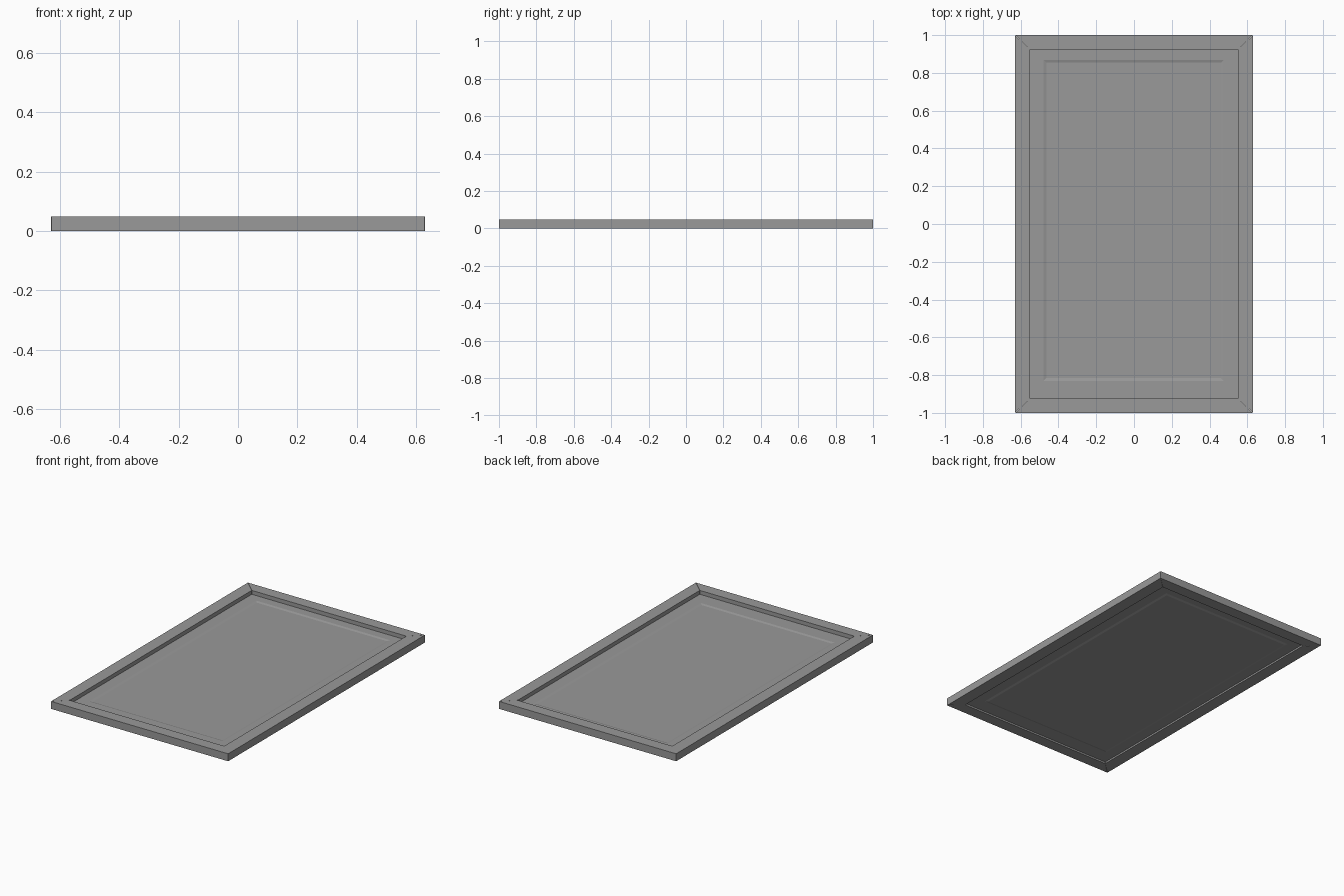
import bpy, bmesh

if "Cube" in bpy.data.objects:
    bpy.data.objects.remove(bpy.data.objects["Cube"])

OX, OY = 0.63, 1.0      # outer half size
IX, IY = 0.55, 0.925    # opening half size
H = 0.048
GAP = 0.0008            # hairline joint at the mitres

grey = bpy.data.materials.new("dark_grey")
grey.diffuse_color = (0.32, 0.32, 0.32, 1)
grey.use_nodes = True
grey.node_tree.nodes["Principled BSDF"].inputs["Base Color"].default_value = grey.diffuse_color


def finish(name, bm):
    bmesh.ops.recalc_face_normals(bm, faces=bm.faces[:])
    me = bpy.data.meshes.new(name)
    bm.to_mesh(me)
    bm.free()
    me.materials.append(grey)
    ob = bpy.data.objects.new(name, me)
    bpy.context.collection.objects.link(ob)
    return ob


def loft(bm, rings):
    loops = [[bm.verts.new(p) for p in r] for r in rings]
    for a, b in zip(loops, loops[1:]):
        n = len(a)
        for i in range(n):
            bm.faces.new((a[i], a[(i + 1) % n], b[(i + 1) % n], b[i]))
    bm.faces.new(loops[0])
    bm.faces.new(loops[-1])


def rect(x0, x1, y0, y1, z):
    return [(x0, y0, z), (x1, y0, z), (x1, y1, z), (x0, y1, z)]


# mitred frame rails, each drawn as a front/back (horizontal) or side profile
def rail(name, horizontal, sign):
    if horizontal:
        plan = [(-OX + GAP, sign * OY), (OX - GAP, sign * OY),
                (IX - GAP, sign * IY), (-IX + GAP, sign * IY)]
    else:
        plan = [(sign * OX, -OY + GAP), (sign * OX, OY - GAP),
                (sign * IX, IY - GAP), (sign * IX, -IY + GAP)]
    bm = bmesh.new()
    loft(bm, [[(x, y, z) for x, y in plan] for z in (0, H)])
    finish(name, bm)


rail("front_rail", True, -1)
rail("back_rail", True, 1)
rail("left_rail", False, -1)
rail("right_rail", False, 1)

# thin panel with a shallow pressed-down centre field
bm = bmesh.new()
T = 0.012
edge, field = 0.023, 0.019
big = (-IX, IX, -IY, IY)
lip = (-0.478, 0.475, -0.830, 0.868)
low = (-0.464, 0.461, -0.816, 0.854)
loft(bm, [rect(*low, field), rect(*lip, edge), rect(*big, edge),
          rect(*big, edge - T), rect(*lip, edge - T), rect(*low, field - T)])
finish("panel", bm)
